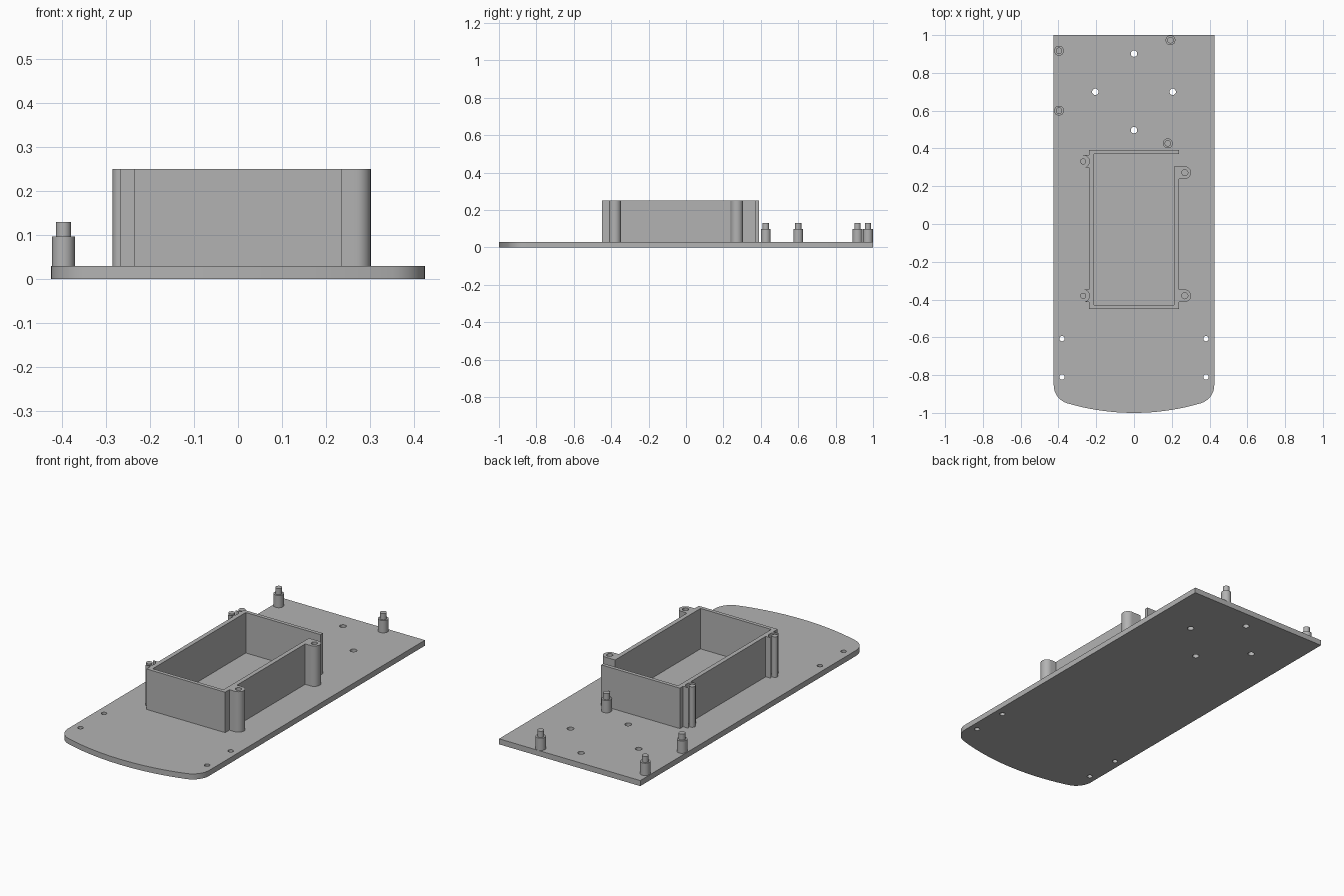
import bpy, bmesh, math
from mathutils import Vector

if "Cube" in bpy.data.objects:
    bpy.data.objects.remove(bpy.data.objects["Cube"], do_unlink=True)

grey = bpy.data.materials.new("plain grey")
grey.use_nodes = True
colour = (0.45, 0.45, 0.45, 1)
grey.diffuse_color = colour
grey.node_tree.nodes["Principled BSDF"].inputs["Base Color"].default_value = colour

PLATE_TOP, POST_TOP, PIN_TOP, TRAY_TOP = 0.03, 0.097, 0.13, 0.25


def arc(cx, cy, r, start, end, steps):
    """Points along an arc, angles in degrees."""
    angles = [math.radians(start + (end - start) * i / steps) for i in range(steps + 1)]
    return [(cx + r * math.cos(a), cy + r * math.sin(a)) for a in angles]


def circle(cx, cy, r, steps=32):
    return arc(cx, cy, r, 0, 360, steps)[:-1]


def extrude(name, outline, holes, z0, z1):
    """Fill an outline with holes and pull it up into a solid."""
    bm = bmesh.new()
    for loop in [outline] + holes:
        verts = [bm.verts.new((x, y, z0)) for x, y in loop]
        for i, v in enumerate(verts):
            bm.edges.new((verts[i - 1], v))
    bmesh.ops.triangle_fill(bm, use_beauty=True, edges=bm.edges[:], normal=Vector((0, 0, 1)))
    top = bmesh.ops.extrude_face_region(bm, geom=bm.faces[:], use_keep_orig=True)
    moved = [g for g in top["geom"] if isinstance(g, bmesh.types.BMVert)]
    bmesh.ops.translate(bm, verts=moved, vec=(0, 0, z1 - z0))
    bmesh.ops.recalc_face_normals(bm, faces=bm.faces[:])
    mesh = bpy.data.meshes.new(name)
    bm.to_mesh(mesh)
    bm.free()
    mesh.materials.append(grey)
    obj = bpy.data.objects.new(name, mesh)
    bpy.context.collection.objects.link(obj)
    bpy.ops.object.select_all(action="DESELECT")
    obj.select_set(True)
    bpy.context.view_layer.objects.active = obj
    bpy.ops.object.shade_smooth_by_angle(angle=math.radians(30))
    return obj


# Base plate: square back, bowed front with rounded corners
half, bow, fillet = 0.425, 1.25, 0.1
corner_x = half - fillet
corner_y = bow - 1 - math.sqrt((bow - fillet) ** 2 - corner_x ** 2)
lean = math.degrees(math.asin(corner_x / (bow - fillet)))
plate = [(half, 1), (-half, 1)]
plate += arc(-corner_x, corner_y, fillet, 180, 270 - lean, 12)
plate += arc(0, bow - 1, bow, 270 - lean, 270 + lean, 24)[1:-1]
plate += arc(corner_x, corner_y, fillet, 270 + lean, 360, 12)
holes = [circle(x, y, 0.017) for x, y in ((0, 0.902), (-0.205, 0.7), (0.205, 0.7), (0, 0.497))]
holes += [circle(s * 0.381, y, 0.014) for s in (-1, 1) for y in (-0.607, -0.81)]
extrude("base_plate", plate, holes, 0, PLATE_TOP)

# Tray wall: one open ring with a gap at the back left and four screw bosses
outer, inner, back, front = 0.237, 0.213, 0.391, -0.449
wall, boss_x, boss_r = 0.02, 0.269, 0.033
left_back, right_back, boss_front = 0.272, 0.331, -0.38


def boss(side, y):
    """Rounded ear on the outside of a side wall, running clockwise."""
    ear = arc(side * boss_x, y, boss_r, 90 * side, -90 * side, 16)
    return [(side * outer, y + side * boss_r)] + ear + [(side * outer, y - side * boss_r)]


tray = [(outer, back), (outer, back - wall), (-inner, back - wall),
        (-inner, front + wall), (inner, front + wall), (inner, left_back + boss_r)]
tray += boss(1, left_back)[1:] + boss(1, boss_front)
tray += [(outer, front), (-outer, front)]
tray += boss(-1, boss_front) + boss(-1, right_back) + [(-outer, back)]
screws = [(boss_x, left_back), (boss_x, boss_front), (-boss_x, boss_front), (-boss_x, right_back)]
extrude("tray_wall", tray, [circle(x, y, 0.016, 24) for x, y in screws], PLATE_TOP, TRAY_TOP)

# Standoffs: a post with a thinner locating pin
for i, (x, y) in enumerate(((-0.397, 0.917), (-0.397, 0.6), (0.193, 0.973), (0.179, 0.427)), 1):
    extrude(f"standoff_post_{i}", circle(x, y, 0.026), [], PLATE_TOP, POST_TOP)
    extrude(f"standoff_pin_{i}", circle(x, y, 0.017), [], POST_TOP, PIN_TOP)
